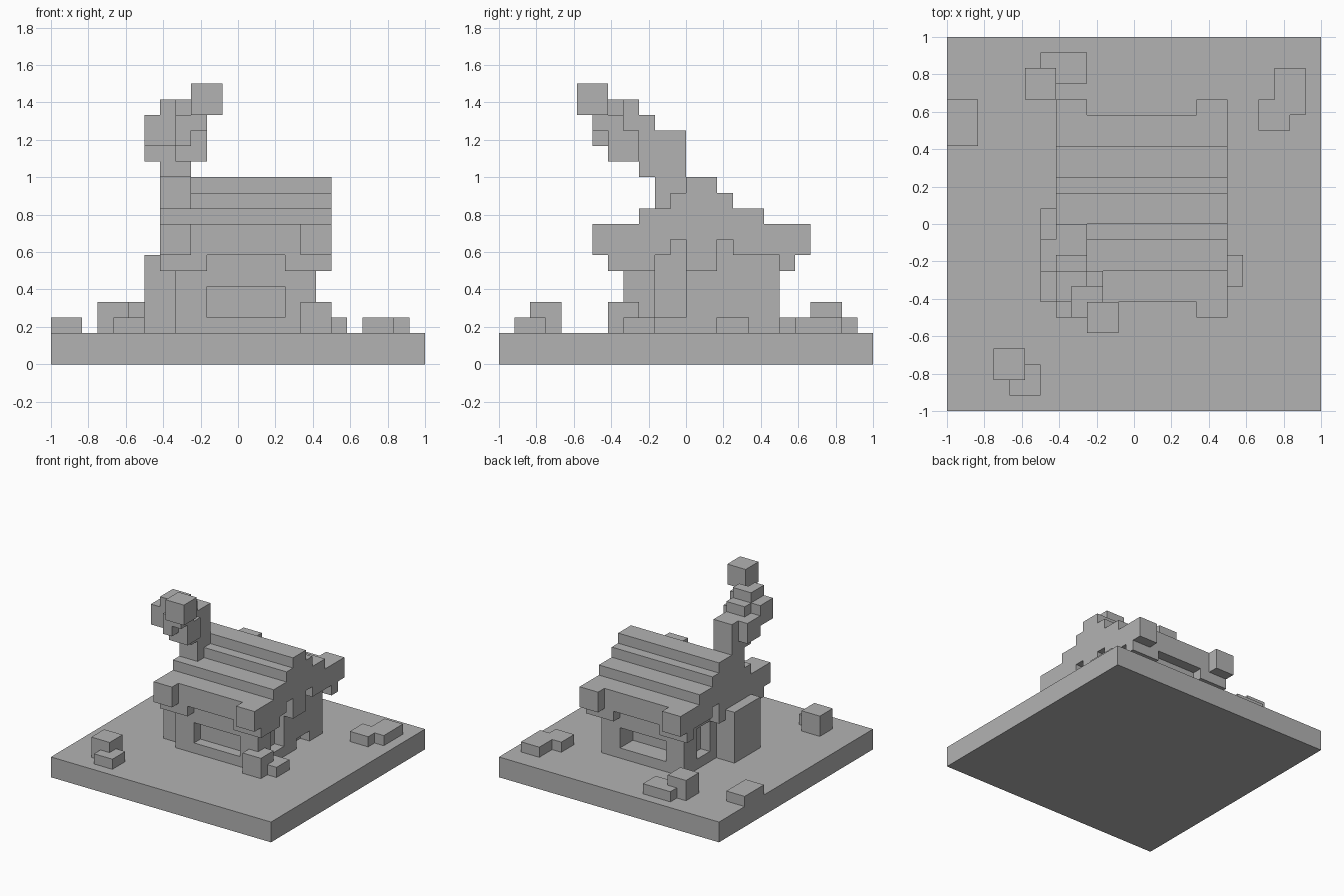
import bpy
import bmesh
from mathutils import Vector

UNIT = 1 / 12  # edge of one block

cube = bpy.data.objects.get("Cube")
if cube:
    bpy.data.objects.remove(cube, do_unlink=True)

grey = bpy.data.materials.new("plain grey")
grey.use_nodes = True
colour = (0.45, 0.45, 0.45, 1)
grey.diffuse_color = colour
grey.node_tree.nodes["Principled BSDF"].inputs["Base Color"].default_value = colour


def cells(x, y, z):
    """Block cells inside a box given by three (low, high) ranges."""
    return {(i, j, k) for i in range(*x) for j in range(*y) for k in range(*z)}


def build(name, filled):
    """Make one object from the exposed faces of a set of cells."""
    bm = bmesh.new()
    for cell in filled:
        for axis in range(3):
            for side in (-1, 1):
                normal = Vector((0, 0, 0))
                normal[axis] = side
                if tuple(int(a + b) for a, b in zip(cell, normal)) in filled:
                    continue
                u = Vector((0, 0, 0))
                u[(axis + 1) % 3] = 0.5
                v = normal.cross(u)
                mid = Vector(cell) + Vector((0.5, 0.5, 0.5)) + normal / 2
                corners = (mid - u - v, mid + u - v, mid + u + v, mid - u + v)
                bm.faces.new([bm.verts.new(c * UNIT) for c in corners])
    bmesh.ops.remove_doubles(bm, verts=bm.verts, dist=UNIT / 100)
    bmesh.ops.dissolve_limit(bm, angle_limit=0.01, verts=bm.verts, edges=bm.edges)
    mesh = bpy.data.meshes.new(name)
    bm.to_mesh(mesh)
    bm.free()
    mesh.materials.append(grey)
    obj = bpy.data.objects.new(name, mesh)
    bpy.context.collection.objects.link(obj)
    return obj


# Ground slab
build("ground", cells((-12, 12), (-12, 12), (0, 2)))

# House body with recessed windows and a low notch
house = cells((-4, 5), (-4, 6), (2, 9))
window_span, window_height = (-2, 3), (3, 5)
house -= cells(window_span, (-4, -3), window_height)
house -= cells(window_span, (4, 6), window_height)
house -= cells((-4, -3), (2, 4), (3, 6))
house -= cells((4, 5), (-2, 0), (3, 7))
house -= cells((4, 5), (-1, 0), (7, 8))
house -= cells((4, 5), (2, 4), (2, 3))

# Stepped roof: full-length layers
roof_length = (-5, 6)
roof = set()
for y, z in (((0, 2), (11, 12)), ((-1, 3), (10, 11)), ((-3, 5), (9, 10))):
    roof |= cells(roof_length, y, z)

# Eaves, lower near both ends, with projecting corners
for eave, tip in (((-5, -4), (-6, -5)), ((6, 7), (7, 8))):
    roof |= cells(roof_length, eave, (7, 9))
    for x in ((-5, -2), (3, 6)):
        roof |= cells(x, eave, (6, 7))
    for x in ((-5, -3), (4, 6)):
        roof |= cells(x, tip, (7, 9))

# Gable boards hanging past both end walls
for x in ((-5, -4), (5, 6)):
    for y, bottom in (((-5, -2), 6), ((-2, -1), 7), ((-1, 0), 8),
                      ((0, 2), 6), ((2, 3), 8), ((3, 6), 7)):
        roof |= cells(x, y, (bottom, 9))
build("house_and_roof", house | roof)

# Hearth against the end wall and chimney through the roof
build("hearth", cells((-6, -4), (-3, 1), (2, 7)))
build("chimney", cells((-5, -3), (-2, 0), (7, 15)))

# Drifting smoke
smoke = cells((-5, -3), (-3, -2), (12, 14))
smoke |= cells((-6, -4), (-3, -1), (13, 15))
smoke |= cells((-4, -2), (-5, -3), (13, 15))
smoke |= cells((-6, -4), (-5, -3), (14, 16))
smoke |= cells((-5, -3), (-4, -2), (14, 16))
smoke |= cells((-4, -3), (-6, -4), (14, 16))
smoke |= cells((-3, -2), (-6, -4), (15, 16))
smoke |= cells((-5, -3), (-4, -3), (16, 17))
smoke |= cells((-5, -4), (-5, -4), (16, 17))
smoke |= cells((-3, -1), (-7, -5), (16, 18))
smoke -= cells((-5, -3), (-2, 0), (7, 15))
build("smoke", smoke)

# Bushes around the house
low, tall = (2, 3), (2, 4)
build("front_right_bush",
      cells((-9, -7), (-10, -8), tall) | cells((-8, -6), (-11, -9), low))
build("back_right_bush",
      cells((-7, -5), (8, 10), tall) | cells((-6, -3), (9, 11), low))
build("front_left_bush",
      cells((4, 6), (-5, -3), tall) | cells((5, 7), (-4, -2), low))
build("back_left_bush",
      cells((9, 11), (7, 10), low) | cells((8, 10), (6, 8), low))
build("edge_bush", cells((-12, -10), (5, 8), low))
